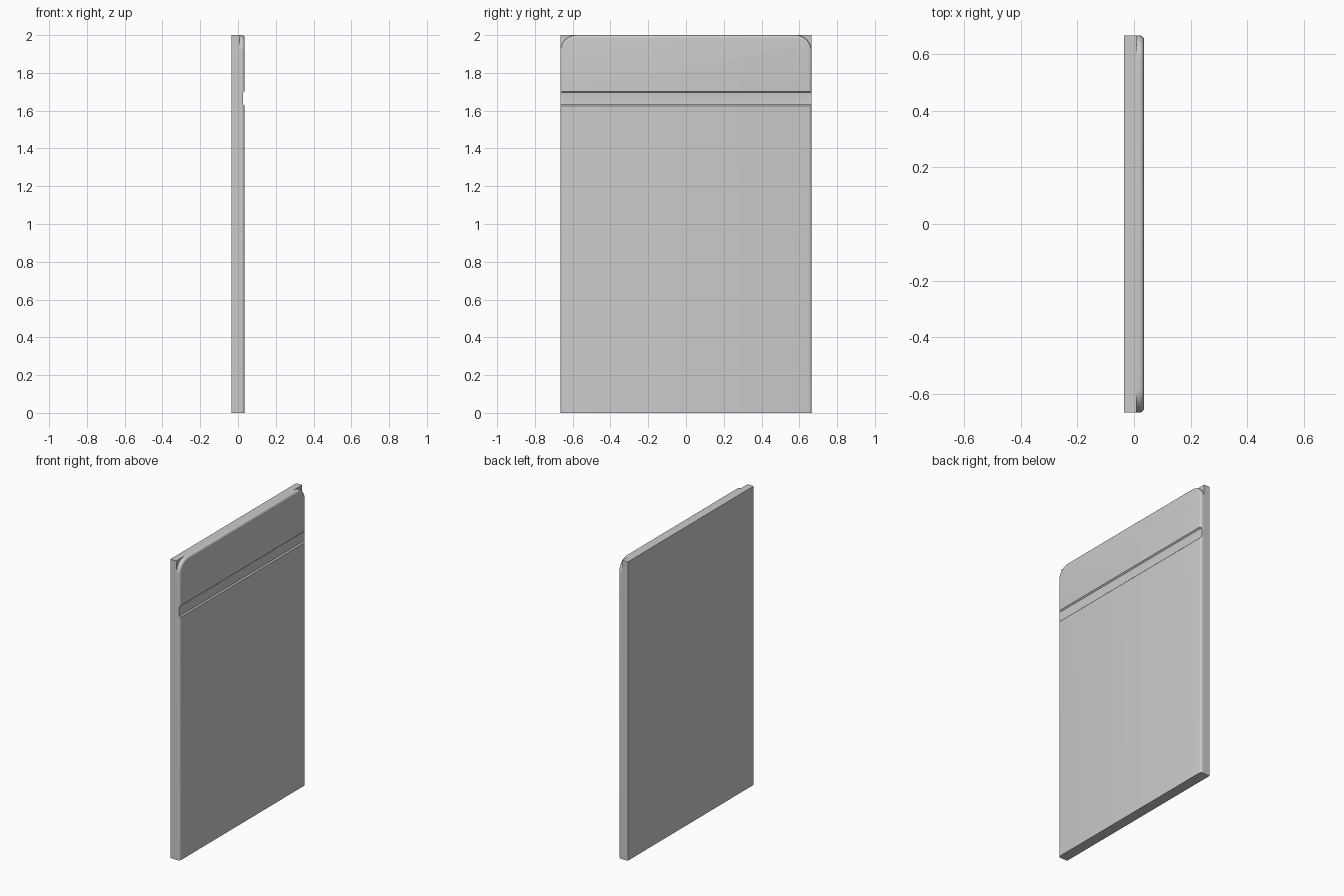
import bpy, bmesh, math

if "Cube" in bpy.data.objects:
    bpy.data.objects.remove(bpy.data.objects["Cube"])

W, H, X0, XM, X1 = 0.665, 2.0, -0.035, 0.009, 0.035


def add_prism(name, points, axis, start, end, bevel=0.0):
    # extrude a closed 2D outline along x or y
    def place(p, t):
        return (t, p[0], p[1]) if axis == 'x' else (p[0], t, p[1])
    bm = bmesh.new()
    a = [bm.verts.new(place(p, start)) for p in points]
    b = [bm.verts.new(place(p, end)) for p in points]
    bm.faces.new(a)
    bm.faces.new(b)
    n = len(points)
    for i in range(n):
        bm.faces.new((a[i], a[(i + 1) % n], b[(i + 1) % n], b[i]))
    bmesh.ops.recalc_face_normals(bm, faces=bm.faces)
    if bevel:
        # round the front rim, leaving the bottom edge square
        rim = [e for e in bm.edges
               if all(abs(v.co.x - end) < 1e-5 for v in e.verts)
               and max(v.co.z for v in e.verts) > 1e-4]
        bmesh.ops.bevel(bm, geom=rim, offset=bevel, segments=5,
                        profile=0.5, affect='EDGES')
    mesh = bpy.data.meshes.new(name)
    bm.to_mesh(mesh)
    bm.free()
    obj = bpy.data.objects.new(name, mesh)
    bpy.context.collection.objects.link(obj)
    return obj


# square backing slab
add_prism("back_slab", [(-W, 0), (W, 0), (W, H), (-W, H)], 'x', X0, XM)

# front panel with rounded top corners
R = 0.085
arc = [math.radians(90 * i / 10) for i in range(11)]
right = [(W - R + R * math.cos(t), H - R + R * math.sin(t)) for t in arc]
left = [(-y, z) for y, z in reversed(right)]
panel = add_prism("front_panel", [(-W, 0), (W, 0)] + right + left,
                  'x', XM, X1, 0.015)

# handle groove across the panel
cutter = add_prism("groove_cutter",
                   [(0.05, 1.615), (X1, 1.625), (0.027, 1.633), (0.026, 1.645),
                    (0.026, 1.685), (0.027, 1.695), (X1, 1.702), (0.05, 1.705)],
                   'y', -0.8, 0.8)
cutter.hide_render = True
mod = panel.modifiers.new("groove", 'BOOLEAN')
mod.operation = 'DIFFERENCE'
mod.solver = 'EXACT'
mod.object = cutter

# apply the cut, remove the helper and smooth the rounded rim
bpy.context.view_layer.objects.active = panel
panel.select_set(True)
bpy.ops.object.modifier_apply(modifier="groove")
bpy.data.objects.remove(cutter, do_unlink=True)
bpy.ops.object.shade_smooth_by_angle(angle=math.radians(30))
